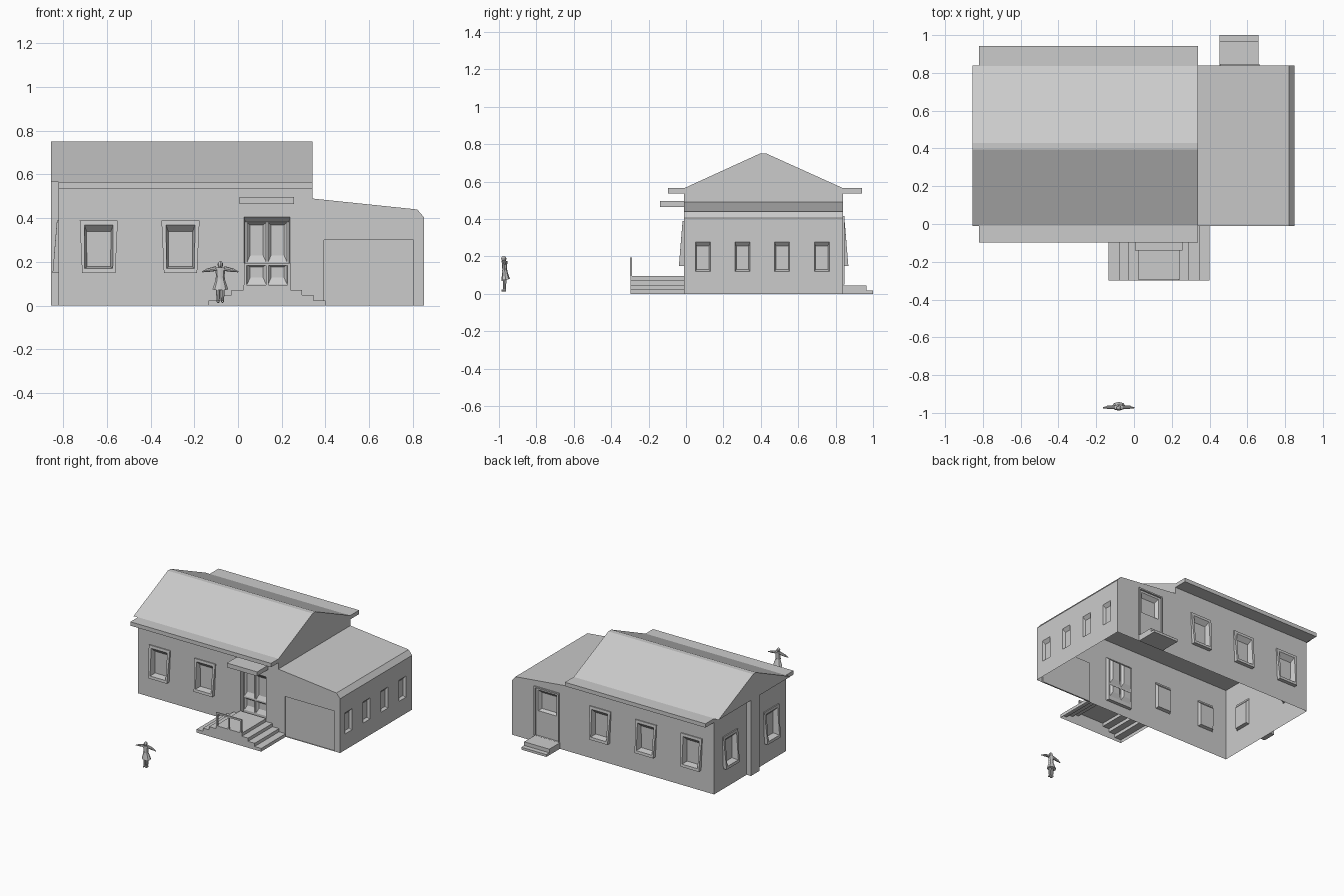
import bpy, bmesh, math
from mathutils import Vector

if "Cube" in bpy.data.objects:
    bpy.data.objects.remove(bpy.data.objects["Cube"])

Y0, Y1, XL, XM, XR = -0.01, 0.84, -0.82, 0.34, 0.85


def make(name, verts, faces, flip=False):
    me = bpy.data.meshes.new(name)
    me.from_pydata([tuple(v) for v in verts], [], [f[::-1] if flip else f for f in faces])
    me.update()
    ob = bpy.data.objects.new(name, me)
    bpy.context.collection.objects.link(ob)
    return ob


def prism(name, profile, axis, a, b):
    """Extrude a 2D profile along x (profile = y,z) or y (profile = x,z)."""
    n = len(profile)
    pt = (lambda p, t: (t, p[0], p[1])) if axis == 'x' else (lambda p, t: (p[0], t, p[1]))
    vs = [pt(p, t) for t in (a, b) for p in profile]
    fs = [tuple(range(n)), tuple(range(2 * n - 1, n - 1, -1))]
    fs += [(i, i + n, (i + 1) % n + n, (i + 1) % n) for i in range(n)]
    ob = make(name, vs, fs)
    bm = bmesh.new()
    bm.from_mesh(ob.data)
    bmesh.ops.recalc_face_normals(bm, faces=bm.faces)
    bm.to_mesh(ob.data)
    bm.free()
    return ob


def box(name, x0, x1, y0, y1, z0, z1):
    return prism(name, [(y0, z0), (y1, z0), (y1, z1), (y0, z1)], 'x', x0, x1)


# Wall frames: u along the wall, v up, d outward; second item = winding flip
FRONT = (lambda u, v, d: (u, Y0 - d, v), False)
BACK = (lambda u, v, d: (u, Y1 + d, v), True)
LEFT = (lambda u, v, d: (XL - d, u, v), True)
RIGHT = (lambda u, v, d: (XR + d, u, v), False)


def panel(name, wall, u0, u1, v0, v1, holes, d=0.0):
    """Flat sheet with rectangular holes (ua, ub, va, vb)."""
    us = sorted({u0, u1, *[h[0] for h in holes], *[h[1] for h in holes]})
    vs = sorted({v0, v1, *[h[2] for h in holes], *[h[3] for h in holes]})
    verts = [wall[0](u, v, d) for v in vs for u in us]
    n, faces = len(us), []
    for j in range(len(vs) - 1):
        for i in range(n - 1):
            cu, cv = (us[i] + us[i + 1]) / 2, (vs[j] + vs[j + 1]) / 2
            if not any(h[0] < cu < h[1] and h[2] < cv < h[3] for h in holes):
                k = j * n + i
                faces.append((k, k + 1, k + n + 1, k + n))
    return make(name, verts, faces, wall[1])


def rings(name, wall, u, specs, fill=True):
    """Bridge quads: (bottom half width, top half width, z0, z1, d bottom, d top)."""
    verts, faces = [], []
    for hb, ht, z0, z1, d0, d1 in specs:
        verts += [wall[0](u - hb, z0, d0), wall[0](u + hb, z0, d0),
                  wall[0](u + ht, z1, d1), wall[0](u - ht, z1, d1)]
    for r in range(len(specs) - 1):
        for i in range(4):
            a, b = r * 4 + i, r * 4 + (i + 1) % 4
            faces.append((a, b, b + 4, a + 4))
    if fill:
        e = len(verts) - 4
        faces.append((e, e + 1, e + 2, e + 3))
    return make(name, verts, faces, wall[1])


def big_window(wall, u):
    rings("window", wall, u, [(.076, .087, .15, .39, 0, 0), (.076, .087, .15, .39, .028, .008),
                              (.064, .066, .17, .37, .026, .01), (.054, .056, .178, .34, -.02, -.02)])


def big_hole(u):
    return (u - .064, u + .064, .17, .37)


# Walls of the main block and wing
front_w, back_w, side_w = (-.637, -.263), (-.637, -.26, .117), (.17, .655)
panel("front_wall", FRONT, XL, XM, 0, .54, [big_hole(u) for u in front_w] + [(.028, .238, .07, .405)])
panel("back_wall", BACK, XL, XM, 0, .54, [big_hole(u) for u in back_w])
panel("left_wall", LEFT, Y0, Y1, 0, .54, [big_hole(u) for u in side_w])
for wall, us in ((FRONT, front_w), (BACK, back_w), (LEFT, side_w)):
    for u in us:
        big_window(wall, u)
panel("wing_front_wall", FRONT, XM, XR, 0, .405, [(.393, .803, 0, .30)])
panel("wing_back_wall", BACK, XM, XR, 0, .405, [(.465, .655, .05, .405)])
small = (.09, .302, .514, .726)
panel("wing_right_wall", RIGHT, Y0, Y1, 0, .405, [(u - .04, u + .04, .12, .278) for u in small])
for u in small:
    rings("small_window", RIGHT, u, [(.04, .04, .12, .278, 0, 0), (.033, .033, .13, .255, -.02, -.02)])

# Wing roof: top sheet, bevelled edge and gable caps
prof = [(XR, .405), (.82, .44), (XM, .49), (XM, .405)]
vs = [(x, y, z) for y in (Y0, Y1) for x, z in prof]
make("wing_roof", vs, [(0, 4, 5, 1), (1, 5, 6, 2), (0, 1, 2, 3), (7, 6, 5, 4)])
make("wing_upper_wall", [(XM, Y0, .49), (XM, Y1, .49), (XM, Y1, .54), (XM, Y0, .54)], [(0, 1, 2, 3)])

# Main roof and eaves
prism("gable_roof", [(Y0, .565), (Y1, .565), (.43, .75), (.395, .75)], 'x', -.856, XM)
box("eaves", XL, XM, -.097, .942, .537, .566)
box("chimney_column", -.855, XL, .355, .455, 0, .57)

# Garage door
rings("garage_door", FRONT, .598, [(.205, .205, 0, .30, 0, 0), (.205, .205, 0, .30, -.01, -.01)])

# Front door with four sunken panels
rings("front_door_frame", FRONT, .133, [(.105, .105, .07, .405, 0, 0), (.1, .1, .07, .382, -.025, -.025)], False)
cells = [(c, z0, z1) for c in (.085, .181) for z0, z1 in ((.098, .188), (.20, .38))]
panel("front_door", FRONT, .033, .233, .07, .382, [(c - .043, c + .043, a, b) for c, a, b in cells], -.025)
for c, a, b in cells:
    rings("door_panel", FRONT, c, [(.043, .043, a, b, -.025, -.025),
                                   (.03, .03, a + .03, b - .012, -.04, -.04)])
box("door_canopy", .006, .256, -.14, Y0, .464, .496)

# Back door with a framed upper window
rings("back_door_frame", BACK, .56, [(.105, .105, .05, .415, 0, 0), (.105, .105, .05, .415, .008, .008),
                                     (.095, .095, .05, .405, .008, .008), (.095, .095, .05, .405, -.004, -.004)], False)
panel("back_door", BACK, .465, .655, .05, .405, [(.485, .635, .235, .39)], -.004)
rings("back_door_window", BACK, .56, [(.075, .075, .235, .39, -.004, -.004), (.06, .06, .245, .365, -.03, -.03)])

# Front steps descending both ways, open below, with railing
steps = [(-.134, 0), (-.134, .024), (-.08, .024), (-.08, .048), (-.03, .048), (-.03, .072), (.025, .072), (.025, .095),
         (.24, .095), (.24, .072), (.292, .072), (.292, .048), (.346, .048), (.346, .024), (.4, .024), (.4, 0)]
st = prism("front_steps", steps, 'y', -.298, Y0)
bm = bmesh.new()
bm.from_mesh(st.data)
bm.normal_update()
bmesh.ops.delete(bm, geom=[f for f in bm.faces if f.normal.z < -.9], context='FACES')
bm.to_mesh(st.data)
bm.free()
for x in (.028, .127, .227):
    box("rail_post", x, x + .012, -.3, -.29, .095, .185)
box("top_rail", .028, .239, -.3, -.29, .183, .195)

# Back steps
box("back_step_upper", .453, .66, Y1, .965, 0, .045)
box("back_step_lower", .453, .66, .965, 1.0, 0, .018)


# Standing figure with arms outstretched
def limb(name, p, q, r0, r1, sy=1.0, n=8):
    p, q = Vector(p), Vector(q)
    bm = bmesh.new()
    bmesh.ops.create_cone(bm, cap_ends=True, segments=n, radius1=r0, radius2=r1, depth=(q - p).length)
    rot = (q - p).to_track_quat('Z', 'Y').to_matrix()
    for v in bm.verts:
        w = rot @ v.co
        v.co = Vector((w.x, w.y * sy, w.z)) + (p + q) / 2
    me = bpy.data.meshes.new(name)
    bm.to_mesh(me)
    bm.free()
    bpy.context.collection.objects.link(bpy.data.objects.new(name, me))


fx, fy = -.081, -.97
for s in (-1, 1):
    limb("figure_leg", (fx + s * .010, fy, .022), (fx + s * .010, fy, .09), .007, .011)
    limb("figure_boot", (fx + s * .010, fy - .016, .019), (fx + s * .010, fy + .008, .019), .005, .007)
    limb("figure_arm", (fx + s * .018, fy, .170), (fx + s * .062, fy, .161), .011, .008)
    limb("figure_hand", (fx + s * .062, fy, .161), (fx + s * .082, fy - .003, .155), .006, .003)
limb("figure_coat", (fx, fy + .006, .075), (fx, fy, .125), .036, .019, .65)
limb("figure_torso", (fx, fy, .125), (fx, fy, .175), .018, .024, .65)
limb("figure_belt", (fx, fy, .12), (fx, fy, .128), .021, .021, .7)
bm = bmesh.new()
bmesh.ops.create_uvsphere(bm, u_segments=8, v_segments=6, radius=.014)
for v in bm.verts:
    v.co = Vector((v.co.x * .9, v.co.y, v.co.z * 1.1)) + Vector((fx, fy - .004, .188))
me = bpy.data.meshes.new("figure_head")
bm.to_mesh(me)
bm.free()
bpy.context.collection.objects.link(bpy.data.objects.new("figure_head", me))
